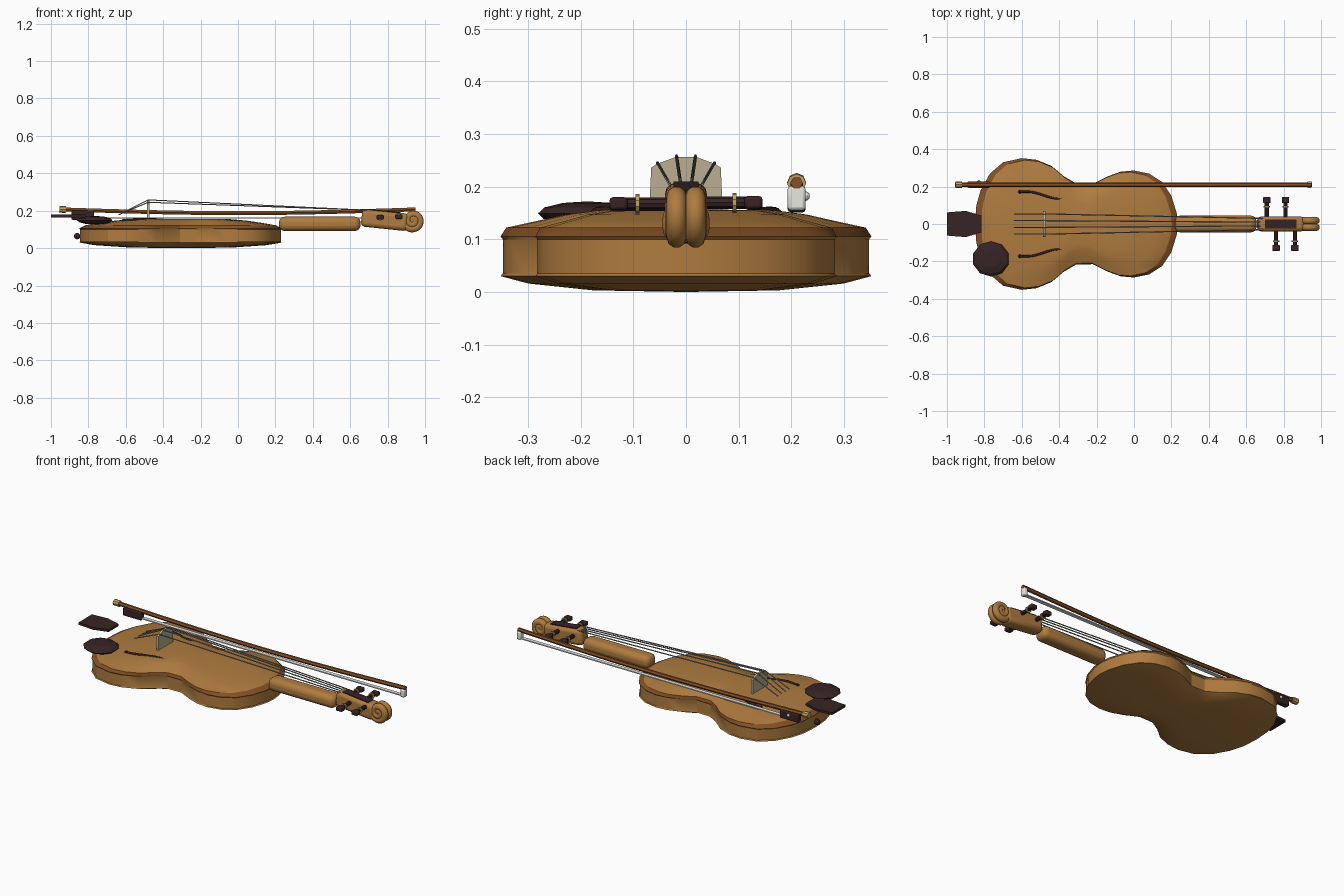
import bpy, bmesh, math
from mathutils import Vector

if "Cube" in bpy.data.objects:
    bpy.data.objects.remove(bpy.data.objects["Cube"])


def mat(name, rgb):
    m = bpy.data.materials.new(name)
    m.diffuse_color = (*rgb, 1)
    m.use_nodes = True
    m.node_tree.nodes["Principled BSDF"].inputs["Base Color"].default_value = m.diffuse_color
    return m


WOOD = mat("amber wood", (0.43, 0.2, 0.05))
RIM = mat("brown wood", (0.23, 0.08, 0.018))
DARK = mat("dark wood", (0.038, 0.017, 0.018))
STEEL = mat("steel grey", (0.27, 0.28, 0.25))
PALE = mat("pale maple", (0.5, 0.43, 0.29))
GOLD = mat("gold", (0.53, 0.38, 0.13))
WHITE = mat("white", (0.8, 0.8, 0.77))


def finish(ob, name, *mats, angle=30, bevel=0, segs=3):
    ob.name = name
    for m in mats:
        ob.data.materials.append(m)
    bpy.ops.object.select_all(action='DESELECT')
    ob.select_set(True)
    bpy.context.view_layer.objects.active = ob
    if bevel:
        b = ob.modifiers.new("bevel", 'BEVEL')
        b.width, b.segments = bevel, segs
    if angle:
        bpy.ops.object.shade_smooth_by_angle(angle=math.radians(angle))
    return ob


def from_bmesh(bm, name):
    bmesh.ops.recalc_face_normals(bm, faces=bm.faces)
    me = bpy.data.meshes.new(name)
    bm.to_mesh(me)
    bm.free()
    ob = bpy.data.objects.new(name, me)
    bpy.context.collection.objects.link(ob)
    return ob


def box(name, loc, size, m, bevel=0, segs=3, rot=(0, 0, 0)):
    bpy.ops.mesh.primitive_cube_add(size=1, location=loc, rotation=rot)
    ob = bpy.context.object
    ob.scale = size
    bpy.ops.object.transform_apply(location=False, rotation=False, scale=True)
    return finish(ob, name, m, bevel=bevel, segs=segs)


def rod(name, a, b, r, m, sides=8):
    a, b = Vector(a), Vector(b)
    bpy.ops.mesh.primitive_cylinder_add(vertices=sides, radius=r, depth=(b - a).length, location=(a + b) / 2)
    ob = bpy.context.object
    ob.rotation_euler = (b - a).to_track_quat('Z', 'Y').to_euler()
    return finish(ob, name, m)


def ball(name, loc, size, m, segs=12, rings=8, angle=30):
    bpy.ops.mesh.primitive_uv_sphere_add(segments=segs, ring_count=rings, radius=1, location=loc)
    bpy.context.object.scale = size
    return finish(bpy.context.object, name, m, angle=angle)


def tube(name, pts, r, m, res=2):
    cu = bpy.data.curves.new(name, 'CURVE')
    cu.dimensions = '3D'
    cu.bevel_depth, cu.bevel_resolution, cu.use_fill_caps = r, res, True
    sp = cu.splines.new('POLY')
    sp.points.add(len(pts) - 1)
    for p, co in zip(sp.points, pts):
        p.co = (*co, 1)
    ob = bpy.data.objects.new(name, cu)
    bpy.context.collection.objects.link(ob)
    bpy.ops.object.select_all(action='DESELECT')
    ob.select_set(True)
    bpy.context.view_layer.objects.active = ob
    bpy.ops.object.convert(target='MESH')
    return finish(bpy.context.object, name, m, angle=50)


def prism(name, pts, axis, thick, m):
    # flat outline extruded along an axis
    bm = bmesh.new()
    f = bm.faces.new([bm.verts.new(p) for p in pts])
    ext = bmesh.ops.extrude_face_region(bm, geom=[f])
    bmesh.ops.translate(bm, vec=Vector(axis) * thick,
                        verts=[v for v in ext['geom'] if isinstance(v, bmesh.types.BMVert)])
    return finish(from_bmesh(bm, name), name, m, angle=0)


# Sound box: half outline mirrored, lofted through scaled rings
half = [(-.85, 0), (-.843, .1), (-.82, .18), (-.77, .27), (-.70, .33), (-.6, .352), (-.52, .343),
        (-.44, .31), (-.375, .255), (-.31, .217), (-.22, .215), (-.14, .255), (-.07, .28),
        (0, .286), (.08, .27), (.15, .225), (.2, .15), (.228, .06)]
outline = half + [(.235, 0)] + [(x, -y) for x, y in reversed(half[1:])]
rings = [(.5, .5, .003), (.85, .85, .016), (1, 1, .03), (.99, .988, .035), (.99, .988, .1),
         (1, 1, .105), (.94, .97, .122), (.8, .8, .135), (.65, .65, .147), (.48, .48, .155)]
CX = -.3
bm = bmesh.new()
loops = [[bm.verts.new((CX + (x - CX) * sx, y * sy, z)) for x, y in outline] for sx, sy, z in rings]
n = len(outline)
for k in range(len(loops) - 1):
    for i in range(n):
        j = (i + 1) % n
        f = bm.faces.new((loops[k][i], loops[k][j], loops[k + 1][j], loops[k + 1][i]))
        f.material_index = 1 if k == 5 else 0
for loop, z in ((loops[0], 0), (loops[-1], .157)):
    c = bm.verts.new((CX, 0, z))
    for i in range(n):
        bm.faces.new((loop[i], loop[(i + 1) % n], c))
finish(from_bmesh(bm, "sound_box"), "sound_box", WOOD, RIM, angle=25)

# Neck, peg box and its slot
box("neck", (.437, 0, .13), (.436, .09, .076), WOOD, bevel=.03, segs=4)
tilt = math.radians(6)
box("peg_box", (.785, 0, .15), (.25, .08, .094), WOOD, bevel=.022, rot=(0, tilt, 0))
box("peg_slot", (.785, 0, .196), (.17, .048, .009), DARK, rot=(0, tilt, 0))

# Scroll: a pair of spiral tubes around a hub
for s in (-1, 1):
    pts = []
    for i in range(45):
        t = i / 44
        a = math.radians(215 + 640 * t)
        r = .049 * (1 - t) + .008 * t
        pts.append((.935 + r * math.cos(a), s * .018, .148 + r * math.sin(a)))
    tube("scroll", pts, .019, WOOD, res=3)
rod("scroll_hub", (.935, -.03, .148), (.935, .03, .148), .025, WOOD, 12)

# Tuning pegs with collars and square heads
for x, s, z in ((.71, 1, .168), (.81, 1, .17), (.76, -1, .165), (.86, -1, .168)):
    rod("peg_shaft", (x, -s * .03, z), (x, s * .13, z), .011, DARK)
    rod("peg_collar", (x, s * .088, z), (x, s * .096, z), .018, GOLD, 10)
    box("peg_head", (x, s * .128, z), (.04, .034, .024), DARK, bevel=.006, segs=2)

# Bridge and strings
side = [(.07, .148), (.066, .236), (.055, .243), (.02, .256)]
fan = side + [(-y, z) for y, z in reversed(side)]
prism("bridge", [(-.486, y, z) for y, z in fan], (1, 0, 0), .012, PALE)
for k in (-1.5, -.5, .5, 1.5):
    zb = .245 if abs(k) > 1 else .258
    tube("string", [(-.64, k * .036, .178), (-.48, k * .036, zb), (.69, k * .02, .203)], .0032, STEEL, res=1)

# Sound holes: slender S curves with round ends
for s in (-1, 1):
    pts = []
    for i in range(13):
        t = i / 12
        pts.append((-.61 + .25 * t, s * (.172 - .036 * t + .008 * math.sin(2 * math.pi * t)),
                    .147 + .009 * math.sin(math.pi * min(1, t * .9 + .1))))
    tube("sound_hole", pts, .006, DARK)
    for p in (pts[0], pts[-1]):
        ball("sound_hole_end", p, (.01, .01, .008), DARK, 8, 6)

# Chin rest, tailpiece plate and end button
ball("chin_rest", (-.765, -.187, .149), (.1, .094, .023), DARK, 10, 6, angle=20)
tail = [(-1, .062), (-.9, .07), (-.815, .045)]
tail = tail + [(x, -y) for x, y in reversed(tail)]
prism("tailpiece", [(x, y, .165) for x, y in tail], (0, 0, 1), .014, DARK)
ball("end_button", (-.86, 0, .064), (.017, .017, .017), DARK)

# Bow: curved stick, button, frog, tip and hair
BY = .21
stick = []
for i in range(17):
    t = i / 16
    stick.append((-.94 + 1.89 * t, BY, .207 - .02 * math.sin(math.pi * t)))
tube("bow_stick", stick, .012, RIM, res=1)
rod("bow_button", (-.955, BY, .208), (-.92, BY, .206), .018, GOLD, 8)
box("bow_frog", (-.83, BY, .176), (.12, .034, .05), DARK, bevel=.006, segs=2)
ball("frog_eye", (-.83, BY + .017, .182), (.009, .008, .009), WHITE, 10, 6)
box("bow_tip", (.938, BY, .178), (.026, .034, .046), WHITE, bevel=.006, segs=2)
box("bow_hair", (.08, BY, .162), (1.72, .022, .006), WHITE)
